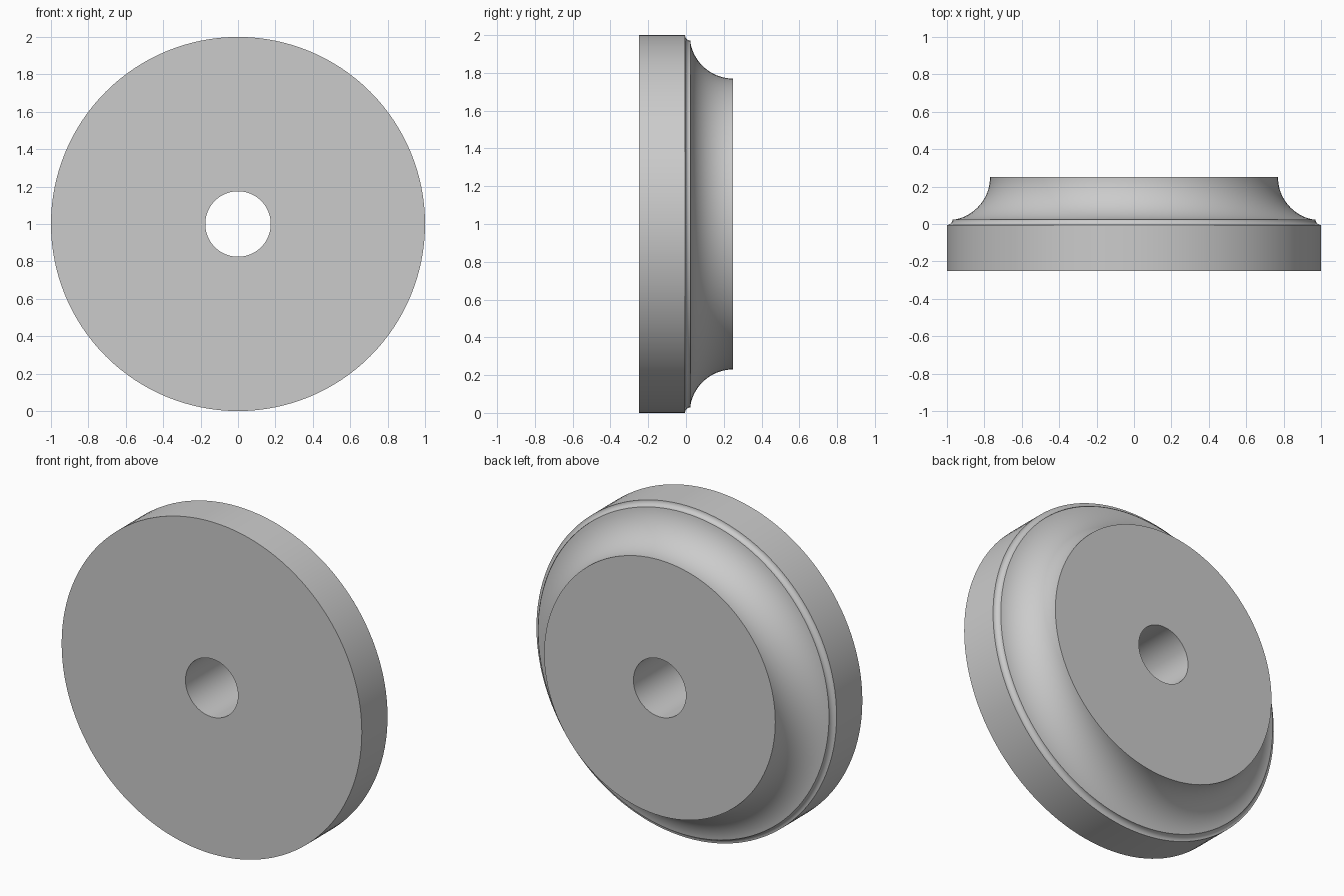
import bpy
import bmesh
from math import cos, sin, pi, radians, asin

cube = bpy.data.objects.get("Cube")
if cube:
    bpy.data.objects.remove(cube, do_unlink=True)

SEGMENTS = 128
OUTER, HOLE, HALF = 1.0, 0.175, 0.25

grey = bpy.data.materials.new("plain grey")
grey.use_nodes = True
colour = (0.6, 0.6, 0.6, 1.0)
grey.diffuse_color = colour
grey.node_tree.nodes["Principled BSDF"].inputs["Base Color"].default_value = colour


def arc(radius, y, size, start, end, steps):
    """Points (radius, y) along an arc in the profile plane."""
    angles = [start + (end - start) * i / steps for i in range(steps + 1)]
    return [(radius + size * cos(a), y + size * sin(a)) for a in angles]


# Half section: bore, front face, rim, small cove, large cove, back face
lip = 0.03
cove = 0.23
profile = [(HOLE, HALF), (HOLE, -HALF), (OUTER, -HALF)]
profile += arc(OUTER, 0.025, lip, 1.5 * pi, pi, 8)
profile += arc(OUTER, HALF, cove, 1.5 * pi - asin(lip / cove), pi, 24)

# Spin the closed section around the y axis
bm = bmesh.new()
verts = [bm.verts.new((r, y, 1.0)) for r, y in profile]
edges = [bm.edges.new((v, verts[(i + 1) % len(verts)])) for i, v in enumerate(verts)]
bmesh.ops.spin(bm, geom=verts + edges, cent=(0, 0, 1), axis=(0, 1, 0),
               angle=2 * pi, steps=SEGMENTS, use_merge=True)
bmesh.ops.remove_doubles(bm, verts=bm.verts, dist=0.0001)
bmesh.ops.recalc_face_normals(bm, faces=bm.faces)

mesh = bpy.data.meshes.new("coved_wheel")
bm.to_mesh(mesh)
bm.free()
mesh.materials.append(grey)
wheel = bpy.data.objects.new("coved_wheel", mesh)
bpy.context.collection.objects.link(wheel)

# Smooth curves with crisp rims
bpy.ops.object.select_all(action="DESELECT")
wheel.select_set(True)
bpy.context.view_layer.objects.active = wheel
bpy.ops.object.shade_smooth_by_angle(angle=radians(30))
